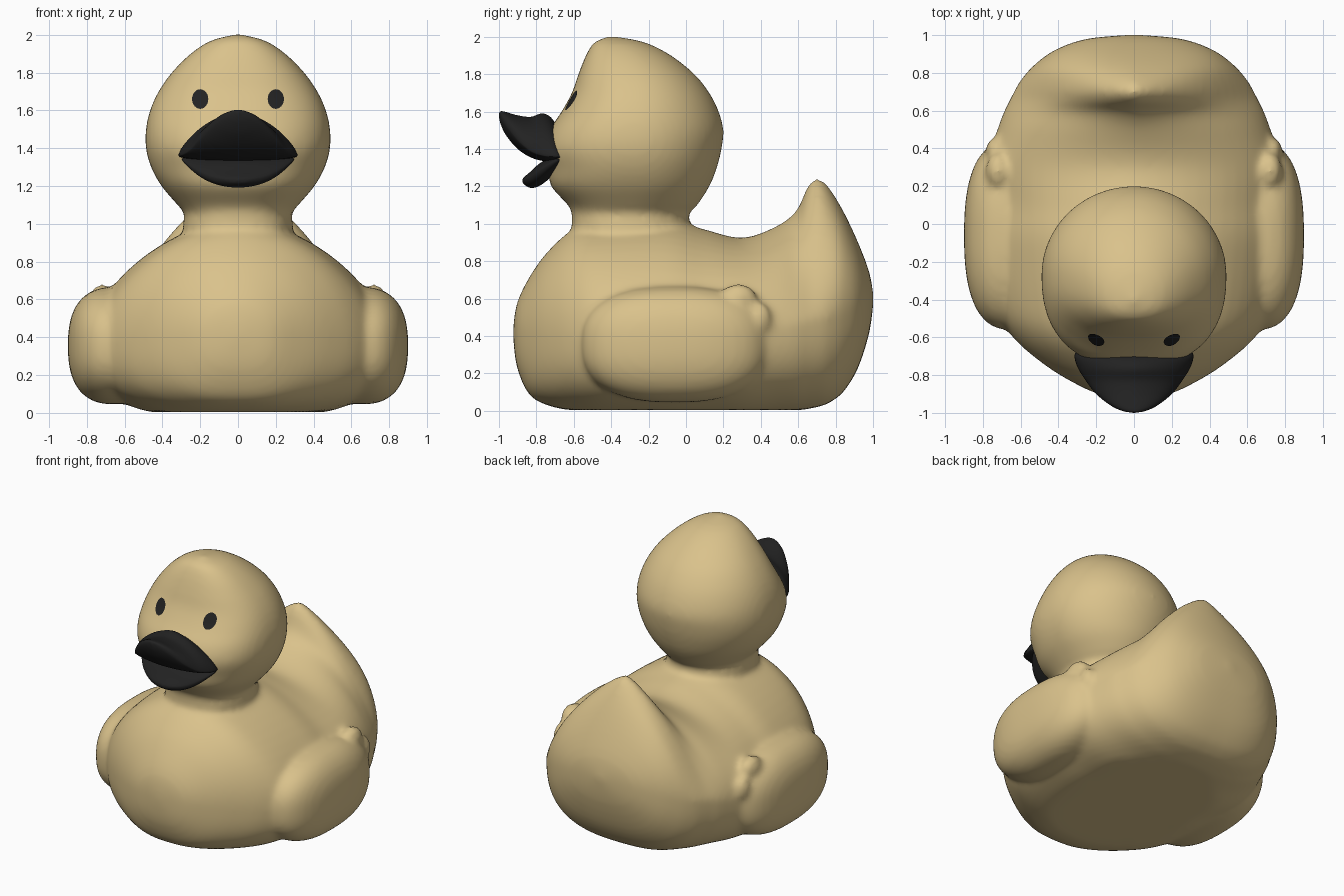
import bpy, bmesh, math
from mathutils import Matrix, Vector

if "Cube" in bpy.data.objects:
    bpy.data.objects.remove(bpy.data.objects["Cube"])


def material(name, rgb):
    m = bpy.data.materials.new(name)
    m.diffuse_color = (*rgb, 1)
    m.use_nodes = True
    m.node_tree.nodes["Principled BSDF"].inputs["Base Color"].default_value = m.diffuse_color
    return m


TAN = material("warm tan", (0.70, 0.54, 0.26))
BLACK = material("soft black", (0.016, 0.016, 0.016))


def resample(keys, steps):
    """Smooth curve through the key stations."""
    out = []
    n = len(keys)
    for i in range(n - 1):
        a, b, c, d = (keys[max(0, min(n - 1, j))] for j in (i - 1, i, i + 1, i + 2))
        for s in range(steps):
            t = s / steps
            out.append([0.5 * (2 * q + (r - p) * t + (2 * p - 5 * q + 4 * r - u) * t * t
                               + (3 * q - p - 3 * r + u) * t ** 3)
                        for p, q, r, u in zip(a, b, c, d)])
    out.append(list(keys[-1]))
    return out


def arc(k, count, power_pos, power_neg):
    """Unit superellipse point with its own power for each half."""
    a = 2 * math.pi * k / count
    c, s = math.cos(a), math.sin(a)
    p = 2 / (power_pos if s >= 0 else power_neg)
    return math.copysign(abs(c) ** p, c), math.copysign(abs(s) ** p, s)


def loft(bm, rings):
    part = bmesh.new()
    vs = [[part.verts.new(p) for p in ring] for ring in rings]
    n = len(vs[0])
    for a, b in zip(vs, vs[1:]):
        for k in range(n):
            part.faces.new((a[k], a[(k + 1) % n], b[(k + 1) % n], b[k]))
    part.faces.new(vs[0])
    part.faces.new(vs[-1])
    bmesh.ops.recalc_face_normals(part, faces=part.faces)
    me = bpy.data.meshes.new("part")
    part.to_mesh(me)
    part.free()
    bm.from_mesh(me)
    bpy.data.meshes.remove(me)


def loft_y(bm, keys, low_power, steps=5, count=64):
    """Stations along y: y, half width, widest height, top, bottom, top power."""
    rings = []
    for y, w, m, t, b, e in resample(keys, steps):
        ring = []
        for k in range(count):
            c, s = arc(k, count, e, low_power)
            z = m + s * ((t - m) if s >= 0 else (m - b))
            ring.append((max(w, 0.006) * c, y, max(z, 0.004)))
        rings.append(ring)
    loft(bm, rings)


def loft_z(bm, keys, front_power, steps=5, count=64):
    """Stations along z: z, half width, front y, widest y, back y."""
    rings = []
    for z, w, f, m, b in resample(keys, steps):
        ring = []
        for k in range(count):
            c, s = arc(k, count, 2, front_power)
            ring.append((max(w, 0.006) * c, m + s * ((b - m) if s >= 0 else (m - f)), z))
        rings.append(ring)
    loft(bm, rings)


def blob(bm, centre, radii, power=2):
    """Rounded ellipsoid; a higher power makes it fuller."""
    vs = bmesh.ops.create_uvsphere(bm, u_segments=48, v_segments=24, radius=1)["verts"]
    for v in vs:
        r = sum(abs(q) ** power for q in v.co) ** (-1 / power)
        v.co = Vector(centre) + Vector([q * r * s for q, s in zip(v.co, radii)])


def finish(name, bm, mat):
    me = bpy.data.meshes.new(name)
    bm.to_mesh(me)
    bm.free()
    me.materials.append(mat)
    for p in me.polygons:
        p.use_smooth = True
    ob = bpy.data.objects.new(name, me)
    bpy.context.collection.objects.link(ob)
    return ob


def fuse(ob, voxel, smooth):
    """Blend overlapping volumes into one soft skin."""
    r = ob.modifiers.new("fuse", 'REMESH')
    r.mode = 'VOXEL'
    r.voxel_size = voxel
    r.use_smooth_shade = True
    s = ob.modifiers.new("soften", 'SMOOTH')
    s.factor = 0.5
    s.iterations = smooth


# Torso with upswept tail
bm = bmesh.new()
loft_y(bm, [
    (-0.925, 0.0, .42, .43, .41, 2), (-0.905, .17, .42, .57, .24, 2),
    (-0.84, .32, .41, .71, .09, 2), (-0.74, .48, .40, .85, .03, 2),
    (-0.6, .64, .38, .97, 0, 1.9), (-0.42, .75, .37, 1.01, -.02, 1.75),
    (-0.1, .80, .36, 1.02, -.03, 1.7), (0.1, .80, .37, .97, -.03, 1.7),
    (0.3, .79, .40, .925, -.03, 1.8), (0.48, .73, .43, .985, -.01, 1.7),
    (0.59, .69, .46, 1.07, 0, 1.45), (0.65, .66, .48, 1.20, .01, 1.28),
    (0.70, .635, .49, 1.245, .02, 1.28), (0.76, .60, .50, 1.20, .04, 1.4),
    (0.84, .53, .52, 1.07, .10, 1.7), (0.92, .42, .55, .90, .23, 1.95),
    (0.98, .25, .58, .74, .42, 2), (1.003, 0, .6, .61, .59, 2)], 2.7)

# Neck and head
loft_z(bm, [
    (0.85, .29, -.60, -.29, .02), (1.0, .29, -.61, -.29, .02),
    (1.055, .283, -.61, -.29, .015), (1.1, .32, -.63, -.28, .06),
    (1.2, .405, -.72, -.27, .125), (1.3, .46, -.74, -.27, .165),
    (1.4, .487, -.76, -.27, .19), (1.5, .487, -.73, -.27, .20),
    (1.6, .465, -.665, -.27, .175), (1.7, .42, -.61, -.27, .125),
    (1.8, .35, -.575, -.28, .045), (1.9, .25, -.535, -.32, -.08),
    (1.97, .14, -.49, -.36, -.22), (2.004, 0, -.41, -.40, -.39)], 2.4)

# Wings with a raised tip
for side in (-1, 1):
    blob(bm, (side * .655, -.06, .355), (.245, .50, .31), 2.5)
    blob(bm, (side * .72, .28, .595), (.065, .10, .085))
    blob(bm, (side * .735, .39, .49), (.05, .065, .09))
body = finish("body", bm, TAN)
fuse(body, 0.02, 8)

# Upper beak, curling up at the tip
bm = bmesh.new()
loft_y(bm, [
    (-.66, .30, 1.355, 1.41, 1.33, 1.6), (-.70, .315, 1.36, 1.54, 1.33, 1.6),
    (-.76, .298, 1.365, 1.59, 1.335, 1.6), (-.83, .255, 1.39, 1.572, 1.355, 1.7),
    (-.90, .20, 1.45, 1.58, 1.40, 1.8), (-.96, .125, 1.525, 1.597, 1.47, 2),
    (-.99, .06, 1.565, 1.602, 1.53, 2), (-1.0, 0, 1.58, 1.59, 1.57, 2)], 1.8)
finish("upper_beak", bm, BLACK)

# Lower beak
bm = bmesh.new()
loft_y(bm, [
    (-.66, .30, 1.35, 1.37, 1.32, 2), (-.71, .285, 1.33, 1.36, 1.26, 2),
    (-.78, .225, 1.285, 1.325, 1.205, 2), (-.83, .15, 1.25, 1.28, 1.192, 2),
    (-.865, .07, 1.235, 1.25, 1.21, 2), (-.875, 0, 1.23, 1.235, 1.225, 2)], 2)
finish("lower_beak", bm, BLACK)

# Eyes: thin ovals laid onto the head
for name, side in (("left_eye", 1), ("right_eye", -1)):
    bm = bmesh.new()
    place = (Matrix.Translation((side * .2, -1, 1.66))
             @ Matrix.Diagonal((.043, 1, .052, 1)) @ Matrix.Rotation(math.pi / 2, 4, 'X'))
    bmesh.ops.create_circle(bm, cap_ends=True, cap_tris=True, segments=24, radius=1, matrix=place)
    bmesh.ops.subdivide_edges(bm, edges=bm.edges[:], cuts=2, use_grid_fill=True)
    for f in bm.faces:
        f.normal_update()
        if f.normal.y > 0:
            f.normal_flip()
    eye = finish(name, bm, BLACK)
    w = eye.modifiers.new("lay_on_head", 'SHRINKWRAP')
    w.target = body
    w.wrap_method = 'PROJECT'
    w.use_project_y = True
    w.use_project_x = w.use_project_z = False
    w.use_positive_direction = True
    w.offset = 0.007
